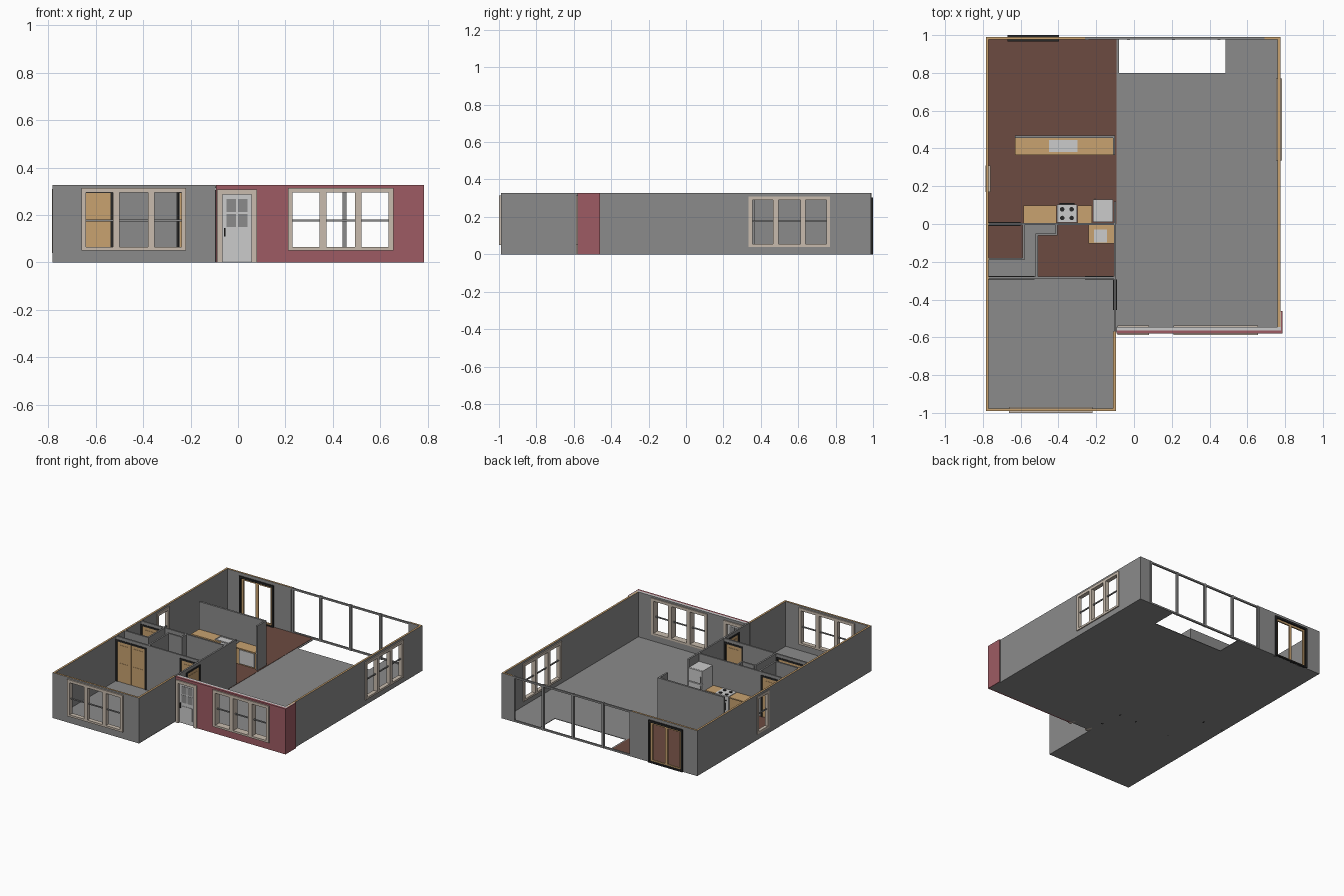
import bpy, bmesh, math

if "Cube" in bpy.data.objects:
    bpy.data.objects.remove(bpy.data.objects["Cube"])

H = 0.327  # wall height


def mat(name, r, g, b):
    m = bpy.data.materials.new(name)
    m.diffuse_color = (r, g, b, 1)
    m.use_nodes = True
    m.node_tree.nodes["Principled BSDF"].inputs["Base Color"].default_value = m.diffuse_color
    return m


GREY = mat("wall grey", 0.26, 0.26, 0.26)
RED = mat("brick red", 0.34, 0.105, 0.125)
BROWN = mat("brown floor", 0.15, 0.07, 0.052)
WOOD = mat("light wood", 0.58, 0.36, 0.16)
BEIGE = mat("beige trim", 0.58, 0.50, 0.42)
PALE = mat("pale grey", 0.60, 0.60, 0.60)
DARK = mat("dark frame", 0.02, 0.02, 0.02)


def build(name, boxes):
    """One object from boxes (x0, x1, y0, y1, z0, z1, material, optional top material)."""
    bm = bmesh.new()
    mats = []

    def slot(m):
        if m not in mats:
            mats.append(m)
        return mats.index(m)

    for x0, x1, y0, y1, z0, z1, m, *top in boxes:
        made = bmesh.ops.create_cube(bm, size=1)["verts"]
        for v in made:
            v.co = (x0 if v.co.x < 0 else x1, y0 if v.co.y < 0 else y1, z0 if v.co.z < 0 else z1)
        for f in {f for v in made for f in v.link_faces}:
            f.normal_update()
            f.material_index = slot(top[0] if top and f.normal.z > 0.5 else m)
    me = bpy.data.meshes.new(name)
    bm.to_mesh(me)
    bm.free()
    for m in mats:
        me.materials.append(m)
    ob = bpy.data.objects.new(name, me)
    bpy.context.collection.objects.link(ob)
    return ob


def bar(axis, a0, a1, f0, f1, z0, z1, *m):
    """Box that runs along the given axis."""
    return (a0, a1, f0, f1, z0, z1, *m) if axis == "x" else (f0, f1, a0, a1, z0, z1, *m)


def wall(name, axis, a0, a1, f0, f1, m=GREY, top=GREY, holes=()):
    """Wall with rectangular openings (start, end, bottom, top)."""
    boxes, a = [], a0
    for h0, h1, b, t in sorted(holes):
        if h0 > a:
            boxes.append(bar(axis, a, h0, f0, f1, 0, H, m, top))
        if b > 0:
            boxes.append(bar(axis, h0, h1, f0, f1, 0, b, m))
        boxes.append(bar(axis, h0, h1, f0, f1, t, H, m, top))
        a = h1
    if a < a1:
        boxes.append(bar(axis, a, a1, f0, f1, 0, H, m, top))
    build(name, boxes)


def frame(axis, a0, a1, f0, f1, z0, z1, w, m, sill=True):
    out = [bar(axis, a0, a0 + w, f0, f1, z0, z1, m), bar(axis, a1 - w, a1, f0, f1, z0, z1, m),
           bar(axis, a0 + w, a1 - w, f0, f1, z1 - w, z1, m)]
    if sill:
        out.append(bar(axis, a0 + w, a1 - w, f0, f1, z0, z0 + w * 0.7, m))
    return out


def window(name, axis, a0, a1, f0, f1, z0, z1, n):
    """Row of n double-hung units with a grey meeting rail."""
    boxes = frame(axis, a0, a1, f0, f1, z0, z1, 0.02, BEIGE)
    step = (a1 - a0) / n
    for i in range(1, n):
        c = a0 + i * step
        boxes.append(bar(axis, c - 0.014, c + 0.014, f0, f1, z0 + 0.014, z1 - 0.02, BEIGE))
    mid = (f0 + f1) / 2
    boxes.append(bar(axis, a0 + 0.02, a1 - 0.02, mid - 0.004, mid + 0.004, 0.172, 0.18, GREY))
    build(name, boxes)


def door(name, axis, a0, a1, f, leaves=1):
    """Wooden interior door in a dark frame, centred on wall line f."""
    boxes = frame(axis, a0, a1, f - 0.01, f + 0.01, 0, 0.305, 0.012, DARK, False)
    step = (a1 - a0 - 0.024) / leaves
    for i in range(leaves):
        s = a0 + 0.012 + i * step
        boxes.append(bar(axis, s + 0.001, s + step - 0.001, f - 0.005, f + 0.005, 0.004, 0.293, WOOD))
        for z0, z1 in ((0.03, 0.14), (0.165, 0.27)):  # raised panels
            boxes.append(bar(axis, s + 0.02, s + step - 0.02, f - 0.007, f + 0.007, z0, z1, WOOD))
    build(name, boxes)


# Floor slab with stair opening at the back
build("floor_slab", [(-0.783, -0.095, -0.988, -0.57, 0, 0.004, GREY),
                     (-0.783, 0.773, -0.57, 0.8, 0, 0.004, GREY),
                     (-0.783, -0.08, 0.8, 0.988, 0, 0.004, GREY),
                     (0.485, 0.773, 0.8, 0.988, 0, 0.004, GREY)])
# Brown flooring in the kitchen, washroom and bathroom
build("brown_flooring", [(-0.775, -0.092, 0, 0.98, 0.004, 0.006, BROWN),
                         (-0.775, -0.585, -0.185, 0, 0.004, 0.006, BROWN),
                         (-0.515, -0.105, -0.285, -0.055, 0.004, 0.006, BROWN),
                         (-0.41, -0.105, -0.055, 0, 0.004, 0.006, BROWN)])

# Exterior walls with wooden tops
FW, RW, SW = (-0.65, -0.23, 0.06, 0.305), (0.22, 0.646, 0.06, 0.305), (0.345, 0.76, 0.05, 0.30)
wall("left_wall", "y", -0.99, 0.99, -0.783, -0.769, top=WOOD, holes=[(0.18, 0.3, 0.05, 0.30)])
wall("wing_front_wall", "x", -0.769, -0.11, -0.99, -0.976, top=WOOD, holes=[FW])
wall("wing_right_wall", "y", -0.99, -0.57, -0.11, -0.096, top=WOOD)
wall("right_wall", "y", -0.545, 0.99, 0.761, 0.775, top=WOOD, holes=[SW])
wall("back_wall", "x", -0.769, -0.26, 0.976, 0.99, top=WOOD, holes=[(-0.66, -0.405, 0, 0.295)])
wall("back_corner_wall", "x", 0.69, 0.761, 0.976, 0.99, top=WOOD)

# Brick front with pale-topped inner wall, returning around the corner
DOOR = (-0.072, 0.067, 0, 0.297)
wall("brick_front", "x", -0.092, 0.785, -0.58, -0.565, m=RED, top=RED, holes=[DOOR, RW])
wall("brick_return", "y", -0.565, -0.46, 0.779, 0.785, m=RED, top=RED)
wall("front_inner_wall", "x", -0.092, 0.779, -0.565, -0.545, top=PALE, holes=[DOOR, RW])
wall("corner_inner_wall", "y", -0.545, -0.46, 0.765, 0.779, top=PALE)

# Windows
window("wing_front_window", "x", -0.661, -0.219, -1.0, -0.968, 0.05, 0.315, 3)
window("brick_front_window", "x", 0.21, 0.656, -0.588, -0.538, 0.05, 0.315, 3)
window("right_window", "y", 0.335, 0.77, 0.753, 0.783, 0.04, 0.31, 3)
window("left_window", "y", 0.17, 0.31, -0.785, -0.761, 0.04, 0.31, 1)

# Front door with four small lights, lower panel and handle
parts = frame("x", -0.088, 0.08, -0.588, -0.538, 0, 0.308, 0.022, BEIGE, False)
parts.append((-0.066, 0.058, -0.572, -0.556, 0.004, 0.286, PALE))
for x0 in (-0.048, 0.0):
    for z0, z1 in ((0.15, 0.205), (0.213, 0.268)):
        parts.append((x0, x0 + 0.04, -0.574, -0.554, z0, z1, GREY))
parts += [(-0.045, 0.037, -0.575, -0.553, 0.03, 0.125, PALE),
          (-0.06, -0.052, -0.582, -0.546, 0.11, 0.145, DARK)]
build("front_door", parts)

# Sliding back door: dark frame, two open wooden leaves
parts = frame("x", -0.67, -0.397, 0.966, 1.0, 0, 0.305, 0.014, DARK)
for x0, x1 in ((-0.656, -0.53), (-0.537, -0.411)):
    parts += frame("x", x0, x1, 0.978, 0.988, 0.01, 0.291, 0.014, WOOD)
build("sliding_door", parts)

# Open glazed back wall: rails and posts
parts = [(-0.26, 0.69, 0.977, 0.989, z, z + 0.012, GREY) for z in (0.0, H - 0.014)]
for x in (-0.25, -0.03, 0.21, 0.45, 0.682):
    parts.append((x - 0.008, x + 0.008, 0.975, 0.991, 0.0, H, GREY))
build("back_posts", parts)

# Interior walls
t = 0.006
wall("kitchen_wall", "x", -0.769, -0.106, -t, t, holes=[(-0.765, -0.605, 0, 0.3)])
wall("bedroom_wall", "x", -0.769, -0.106, -0.285 - t, -0.285 + t,
     holes=[(-0.765, -0.53, 0, 0.3), (-0.255, -0.12, 0, 0.3)])
wall("hall_wall", "y", -0.57, 0.12, -0.106, -0.094, holes=[(-0.45, -0.3, 0, 0.3)])
wall("washroom_side_wall", "y", -0.18, 0, -0.591, -0.579)
wall("washroom_front_wall", "x", -0.769, -0.579, -0.191, -0.179)
wall("closet_side_wall", "y", -0.285, -0.05, -0.521, -0.509)
wall("nook_front_wall", "x", -0.509, -0.404, -0.061, -0.049)
wall("nook_side_wall", "y", -0.05, 0, -0.416, -0.404)
wall("island_wall", "x", -0.63, -0.1, 0.455, 0.469)
wall("island_end_wall", "y", 0.365, 0.455, -0.112, -0.1)

# Interior doors
door("closet_door", "x", -0.769, -0.526, -0.285, 2)
door("bathroom_door", "x", -0.26, -0.112, -0.285)
door("washroom_door", "x", -0.769, -0.6, 0.0)
door("bedroom_door", "y", -0.455, -0.295, -0.1)


def basin(x0, x1, y0, y1, z):
    """Pale sink rim around a lowered pale bottom."""
    w = 0.006
    return [(x0, x1, y0, y1, z, z + 0.002, PALE), (x0, x1, y0, y0 + w, z, z + 0.006, PALE),
            (x0, x1, y1 - w, y1, z, z + 0.006, PALE), (x0, x0 + w, y0, y1, z, z + 0.006, PALE),
            (x1 - w, x1, y0, y1, z, z + 0.006, PALE)]


# Cabinets and counters
build("island_cabinet", [(-0.625, -0.113, 0.378, 0.455, 0.005, 0.12, WOOD),
                         (-0.63, -0.112, 0.366, 0.455, 0.12, 0.128, WOOD),
                         (-0.25, -0.13, 0.37, 0.378, 0.015, 0.115, PALE)]
      + basin(-0.45, -0.3, 0.38, 0.445, 0.128))
build("stove_counter", [(-0.58, -0.41, 0.006, 0.088, 0.005, 0.12, WOOD),
                        (-0.585, -0.41, 0.006, 0.098, 0.12, 0.128, WOOD),
                        (-0.3, -0.222, 0.006, 0.088, 0.005, 0.12, WOOD),
                        (-0.3, -0.222, 0.006, 0.098, 0.12, 0.128, WOOD)])
build("vanity", [(-0.235, -0.108, -0.095, -0.006, 0.005, 0.11, WOOD),
                 (-0.24, -0.107, -0.103, -0.006, 0.11, 0.117, WOOD)]
      + basin(-0.212, -0.142, -0.097, -0.03, 0.117))

# Stove with oven window and burners
build("stove", [(-0.408, -0.302, 0.008, 0.102, 0.005, 0.131, PALE),
                (-0.39, -0.32, 0.102, 0.104, 0.03, 0.085, DARK),
                (-0.395, -0.315, 0.104, 0.11, 0.098, 0.104, DARK)])
for i, (x, y) in enumerate([(-0.38, 0.032), (-0.33, 0.032), (-0.38, 0.078), (-0.33, 0.078)]):
    bpy.ops.mesh.primitive_cylinder_add(vertices=12, radius=0.012, depth=0.004, location=(x, y, 0.133))
    ob = bpy.context.object
    ob.name = f"burner_{i + 1}"
    ob.data.materials.append(DARK)

# Fridge with two doors and handles
build("fridge", [(-0.218, -0.11, 0.01, 0.118, 0.005, 0.272, PALE),
                 (-0.218, -0.11, 0.12, 0.13, 0.01, 0.175, PALE),
                 (-0.218, -0.11, 0.12, 0.13, 0.181, 0.272, PALE),
                 (-0.21, -0.205, 0.13, 0.136, 0.11, 0.165, GREY),
                 (-0.21, -0.205, 0.13, 0.136, 0.19, 0.23, GREY)])
